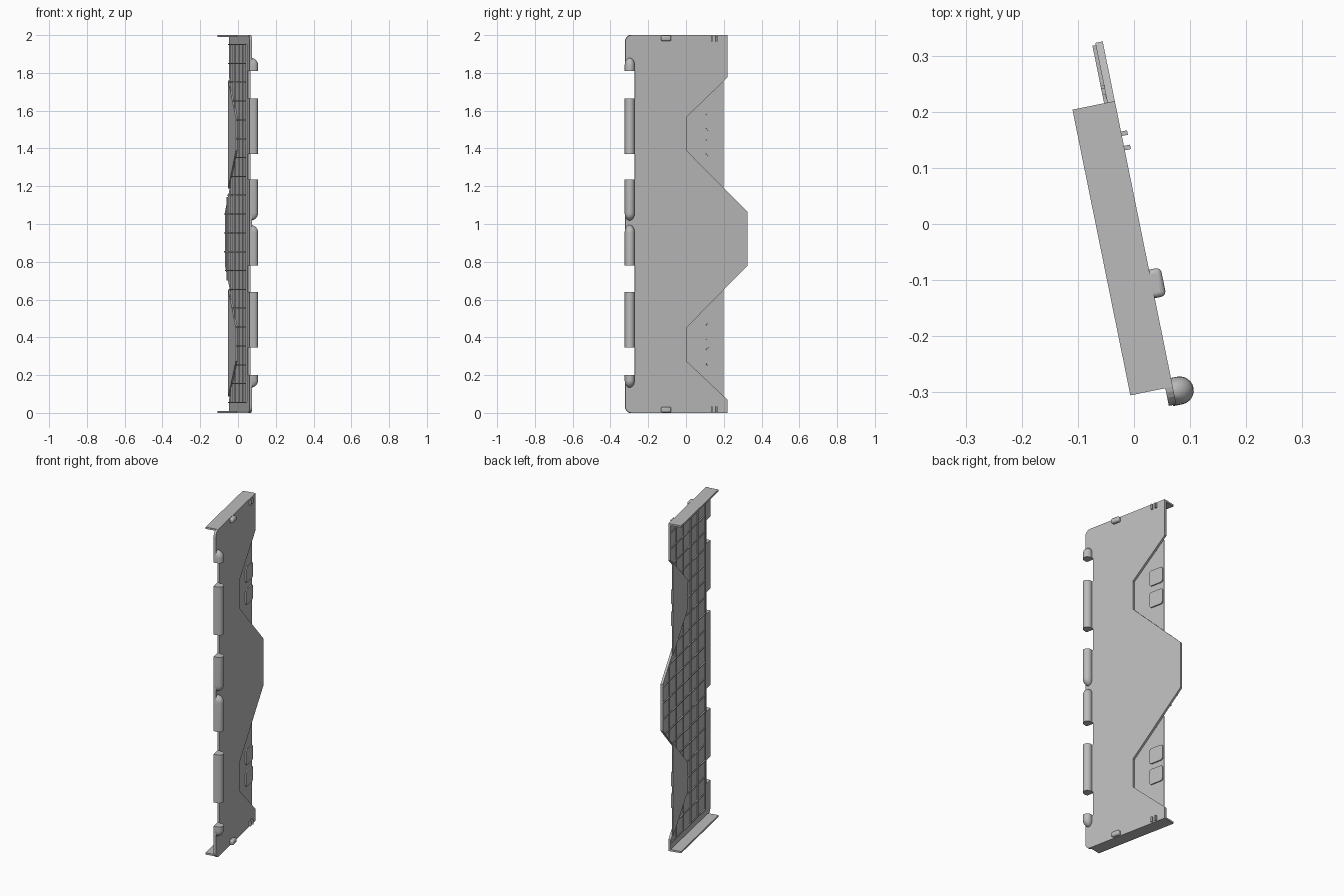
import bpy, bmesh, math

if "Cube" in bpy.data.objects:
    bpy.data.objects.remove(bpy.data.objects["Cube"], do_unlink=True)

TILT = 0.2                   # turn of the whole panel about z
OUT, IN = 0.01, -0.0035      # outer and inner faces of the main plate
FRONT, NOTCH, BACK, TAIL = -0.33, -0.278, 0.2215, 0.33

grey = bpy.data.materials.new("mid_grey")
grey.use_nodes = True
grey.diffuse_color = (0.5, 0.5, 0.5, 1)
grey.node_tree.nodes["Principled BSDF"].inputs["Base Color"].default_value = (0.5, 0.5, 0.5, 1)


def finish(name, bm, bevel=0, smooth=False):
    bmesh.ops.recalc_face_normals(bm, faces=bm.faces[:])
    mesh = bpy.data.meshes.new(name)
    bm.to_mesh(mesh)
    bm.free()
    mesh.materials.append(grey)
    ob = bpy.data.objects.new(name, mesh)
    bpy.context.collection.objects.link(ob)
    ob.rotation_euler.z = TILT
    if bevel:
        mod = ob.modifiers.new("rounding", 'BEVEL')
        mod.width, mod.segments = bevel, 3
    if smooth:
        bpy.ops.object.select_all(action='DESELECT')
        ob.select_set(True)
        bpy.context.view_layer.objects.active = ob
        bpy.ops.object.shade_smooth_by_angle(angle=math.radians(40))
    return ob


def add_prism(bm, outline, n0, n1):
    """Extrude an outline of (u, z) points through the panel thickness."""
    face = bm.faces.new([bm.verts.new((n0, u, z)) for u, z in outline])
    ext = bmesh.ops.extrude_face_region(bm, geom=[face], use_keep_orig=True)
    for v in ext["geom"]:
        if isinstance(v, bmesh.types.BMVert):
            v.co.x = n1


def rect(u0, u1, z0, z1):
    return [(u0, z0), (u1, z0), (u1, z1), (u0, z1)]


def prism(name, outline, n0, n1, **kw):
    bm = bmesh.new()
    add_prism(bm, outline, n0, n1)
    return finish(name, bm, **kw)


# Main plate: stepped back edge, notched front edge with rounded corners
back_edge = [(BACK, 0), (BACK, 0.07), (0, 0.275), (0, 0.45), (TAIL, 0.78),
             (TAIL, 1.065), (0, 1.39), (0, 1.565), (BACK, 1.775), (BACK, 2)]
gaps = [(1.81, 1.665), (1.37, 1.235), (0.78, 0.64), (0.345, 0.2)]
R = 0.035


def corner(cz, start):
    return [(FRONT + R + R * math.cos(math.radians(a)), cz + R * math.sin(math.radians(a)))
            for a in range(start, start + 91, 18)]


outline = back_edge + corner(2 - R, 90)
for hi, lo in gaps:
    outline += [(FRONT, hi), (NOTCH, hi), (NOTCH, lo), (FRONT, lo)]
outline += corner(R, 180)
prism("main_plate", outline, IN, OUT)

# Recessed panels filling the back cut-outs, with raised pads
for tag, e, pads in (("lower", back_edge[1:5], (0.25, 0.38)),
                     ("upper", back_edge[5:9], (1.36, 1.495))):
    edge = 0.204
    clipped = []
    for i, (u, z) in enumerate(e):
        if u > edge:
            u2, z2 = e[1] if i == 0 else e[2]
            z += (z2 - z) * (u - edge) / (u - u2)
            u = edge
        clipped.append((u, z))
    prism(tag + "_recessed_panel", clipped, IN - 0.008, IN)
    for i, z in enumerate(pads):
        bm = bmesh.new()
        add_prism(bm, rect(0.108, 0.2, z, z + 0.095), IN - 0.002, IN + 0.007)
        sides = [d for d in bm.edges if abs(d.verts[0].co.x - d.verts[1].co.x) > 0.001]
        bmesh.ops.bevel(bm, geom=sides, offset=0.015, segments=3, profile=0.5, affect='EDGES')
        finish(f"{tag}_pad_{i + 1}", bm)

# End flanges, stops and ticks, repeated at the top and bottom
for tag, flip in (("bottom", False), ("top", True)):
    def span(z0, z1):
        return (2 - z1, 2 - z0) if flip else (z0, z1)
    prism(tag + "_flange", rect(-0.298, BACK, *span(0, 0.011)), -0.067, OUT)
    prism(tag + "_stop", rect(-0.137, -0.085, *span(0.002, 0.032)), 0.002, 0.031,
          bevel=0.009, smooth=True)
    for i, u in enumerate((0.136, 0.162)):
        prism(f"{tag}_tick_{i + 1}", rect(u - 0.004, u + 0.004, *span(0.004, 0.035)), 0.005, 0.021)

# Ribs on the inner face, clipped to the back edge
Z0, Z1, U0, W = 0.055, 1.95, -0.25, 0.003


def reach(z):
    for (ua, za), (ub, zb) in zip(back_edge, back_edge[1:]):
        if za <= z <= zb:
            return ua + (ub - ua) * (z - za) / (zb - za)


bm = bmesh.new()
for i in range(20):
    z = Z0 + i * (Z1 - Z0) / 19
    add_prism(bm, rect(U0, reach(z) - 0.004, z - W, z + W), IN - 0.006, IN + 0.001)
for i in range(6):
    u = U0 + 0.1 * i
    cuts = [Z0, Z1] if u < BACK else []
    for (ua, za), (ub, zb) in zip(back_edge, back_edge[1:]):
        if (ua - u) * (ub - u) < 0:
            cuts.append(za + (zb - za) * (u - ua) / (ub - ua))
    cuts.sort()
    for lo, hi in zip(cuts[::2], cuts[1::2]):
        add_prism(bm, rect(u - W, u + W, lo, hi), IN - 0.006, IN + 0.001)
finish("inner_ribs", bm)


# Hinge knuckles along the front edge; a domed end closes with shrinking rings
def knuckle(name, flat_z, end_z, domed):
    base, centre, r, mid = 0.004, 0.021, 0.025, -0.307
    section = [(base, -r)]
    section += [(centre + r * math.cos(a), r * math.sin(a))
                for a in (math.pi * (k / 12 - 0.5) for k in range(13))]
    section.append((base, r))
    rings = [(flat_z, 1)]
    if domed:
        h = 0.04 if end_z > flat_z else -0.04
        for k in range(7):
            a = math.radians(14 * k)
            rings.append((end_z - h + h * math.sin(a), math.cos(a)))
    else:
        rings.append((end_z, 1))
    bm = bmesh.new()
    loops = [[bm.verts.new((base + (n - base) * s, mid + u * s, z)) for n, u in section]
             for z, s in rings]
    for a, b in zip(loops, loops[1:]):
        for k in range(len(a)):
            j = (k + 1) % len(a)
            bm.faces.new((a[k], a[j], b[j], b[k]))
    bm.faces.new(loops[0])
    bm.faces.new(loops[-1])
    finish(name, bm, smooth=True)


for i, args in enumerate([(0.2, 0.133, True), (0.345, 0.64, False), (0.78, 0.995, True),
                          (1.235, 1.018, True), (1.37, 1.665, False), (1.81, 1.88, True)]):
    knuckle(f"hinge_knuckle_{i + 1}", *args)
